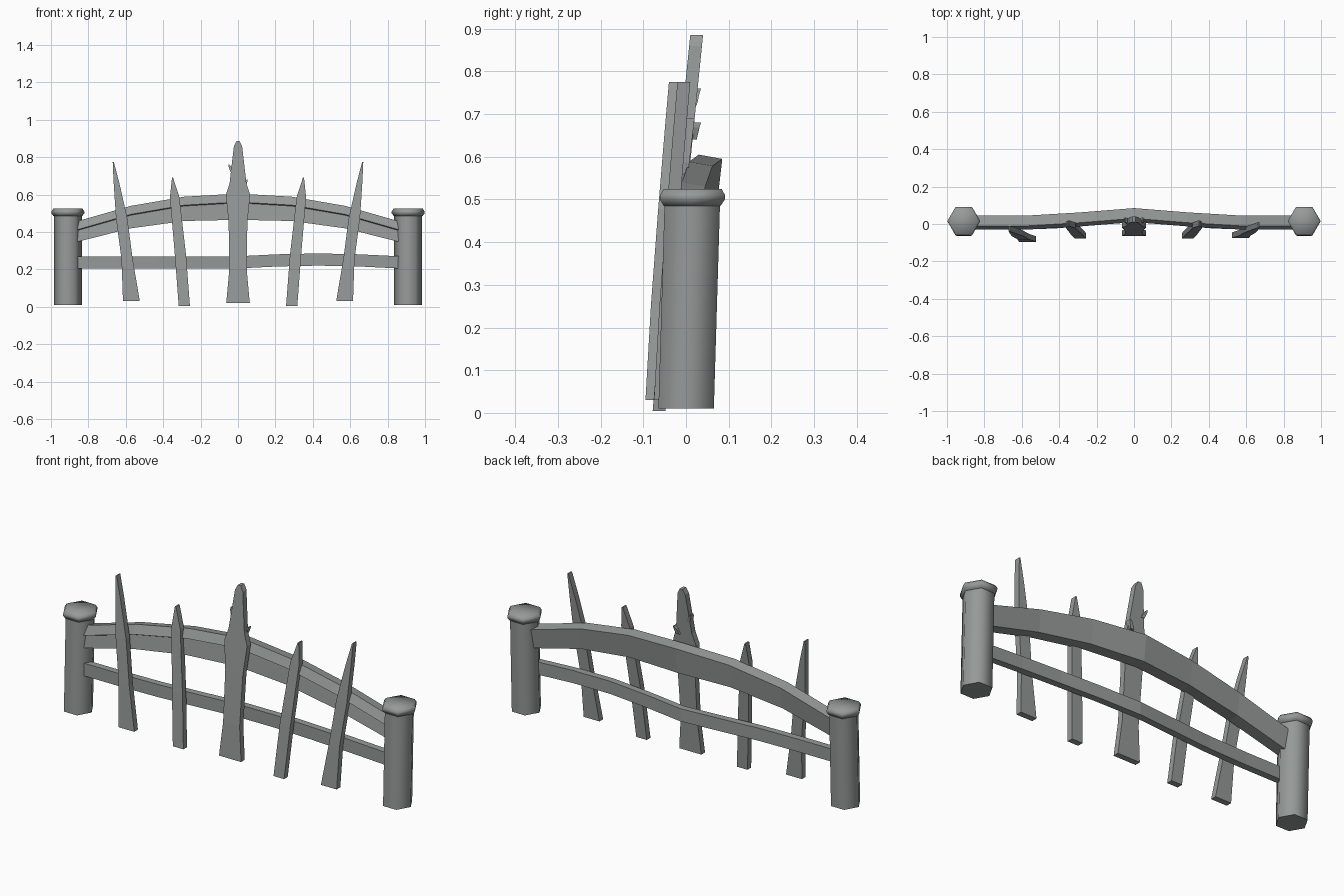
import bpy
import bmesh
import math
from mathutils import Vector

if "Cube" in bpy.data.objects:
    bpy.data.objects.remove(bpy.data.objects["Cube"])

COLOUR = (0.3, 0.32, 0.31, 1)
grey = bpy.data.materials.new("weathered_grey")
grey.use_nodes = True
grey.diffuse_color = COLOUR
grey.node_tree.nodes["Principled BSDF"].inputs["Base Color"].default_value = COLOUR


def loft(name, rings):
    """Skin a row of equal-sized rings and close both ends."""
    bm = bmesh.new()
    rows = [[bm.verts.new(point) for point in ring] for ring in rings]
    for lower, upper in zip(rows, rows[1:]):
        for i in range(len(lower)):
            bm.faces.new((lower[i - 1], lower[i], upper[i], upper[i - 1]))
    bm.faces.new(rows[0])
    bm.faces.new(rows[-1])
    bmesh.ops.recalc_face_normals(bm, faces=bm.faces)
    mesh = bpy.data.meshes.new(name)
    bm.to_mesh(mesh)
    bm.free()
    mesh.materials.append(grey)
    part = bpy.data.objects.new(name, mesh)
    bpy.context.collection.objects.link(part)
    return part


def smooth(part, degrees):
    bpy.ops.object.select_all(action="DESELECT")
    part.select_set(True)
    bpy.context.view_layer.objects.active = part
    bpy.ops.object.shade_smooth_by_angle(angle=math.radians(degrees))


def hexagon(x, z, radius):
    """Horizontal six-sided ring that drifts back as it rises."""
    back = 0.03 * z
    corners = [math.tau * k / 6 for k in range(6)]
    return [(x + radius * math.cos(a), back + radius * math.sin(a), z) for a in corners]


def front_of_rail(x):
    """The rails jut back in the middle and run straight near the posts."""
    return max(0.02 - 0.08 * abs(x), -0.02)


def board(name, foot, tip, widths, thickness=0.03):
    """Tapering upright board; widths maps height fraction to half width."""
    foot, tip = Vector(foot), Vector(tip)
    rings = []
    for fraction, half in widths.items():
        x, y, _ = foot.lerp(tip, fraction ** 1.2)
        z = foot.lerp(tip, fraction).z
        left, right, back = x - half, x + half, y + thickness
        rings.append([(left, y, z), (right, y, z), (right, back, z), (left, back, z)])
    loft(name, rings)


# Hexagonal posts with a flared cap
for side, sign in (("left", 1), ("right", -1)):
    centre = sign * 0.91
    post = loft(side + "_post", [hexagon(centre, z, 0.075) for z in (0.01, 0.5)])
    smooth(post, 65)
    flare = {0.485: 0.077, 0.5: 0.088, 0.51: 0.088, 0.525: 0.078}
    cap = loft(side + "_post_cap", [hexagon(centre, z, r) for z, r in flare.items()])
    smooth(cap, 65)

# Arched top rail with a narrow groove along its front
rings = []
for step in range(-3, 4):
    x = step * 0.86 / 3
    front = front_of_rail(x)
    top = 0.605 - 0.2 * x * x
    bottom = top - 0.14 + 0.035 * abs(x)
    lip, groove = front - 0.01, front
    back = front + 0.065
    rings.append([(x, back, top - 0.01), (x, front + 0.01, top),
                  (x, lip, top - 0.045), (x, groove, top - 0.05),
                  (x, lip, bottom), (x, back - 0.015, bottom)])
loft("top_rail", rings)

# Thin lower rail with a slight hump on the left half
rings = []
for step in range(-4, 5):
    x = step * 0.86 / 4
    front = front_of_rail(x) - 0.01
    top = 0.27 + 0.015 * max(0, math.sin(math.pi * step / 4))
    bottom, back = top - 0.065, front + 0.035
    rings.append([(x, front, top), (x, back, top), (x, back, bottom), (x, front, bottom)])
loft("lower_rail", rings)

# Pointed pickets, splayed outward on both sides
outer_widths = {0: 0.045, 0.3: 0.03, 0.6: 0.03, 0.85: 0.015, 1: 0.003}
inner_widths = {0: 0.03, 0.4: 0.03, 0.85: 0.025, 1: 0.003}
for side, sign, shift in (("left", 1, 0.02), ("right", -1, 0)):
    board(side + "_outer_picket", (sign * 0.57, shift - 0.095, 0.03),
          (sign * 0.667, shift - 0.04, 0.775), outer_widths)
    board(side + "_inner_picket", (sign * 0.287, -0.078, 0.005),
          (sign * 0.35, -0.01, 0.69), inner_widths)

# Tall centre board with a blunt tip, and a splinter on each edge
centre_widths = {0: 0.063, 0.2: 0.047, 0.5: 0.05, 0.67: 0.065,
                 0.74: 0.045, 0.97: 0.022, 1: 0.008}
board("centre_picket", (0, -0.065, 0.02), (0, 0.01, 0.885), centre_widths)
for side, sign, height in (("left", 1, 0.64), ("right", -1, 0.72)):
    board(side + "_splinter", (sign * 0.03, 0, height), (sign * 0.048, 0.01, height + 0.04),
          {0: 0.01, 0.7: 0.008, 1: 0.002}, 0.025)
